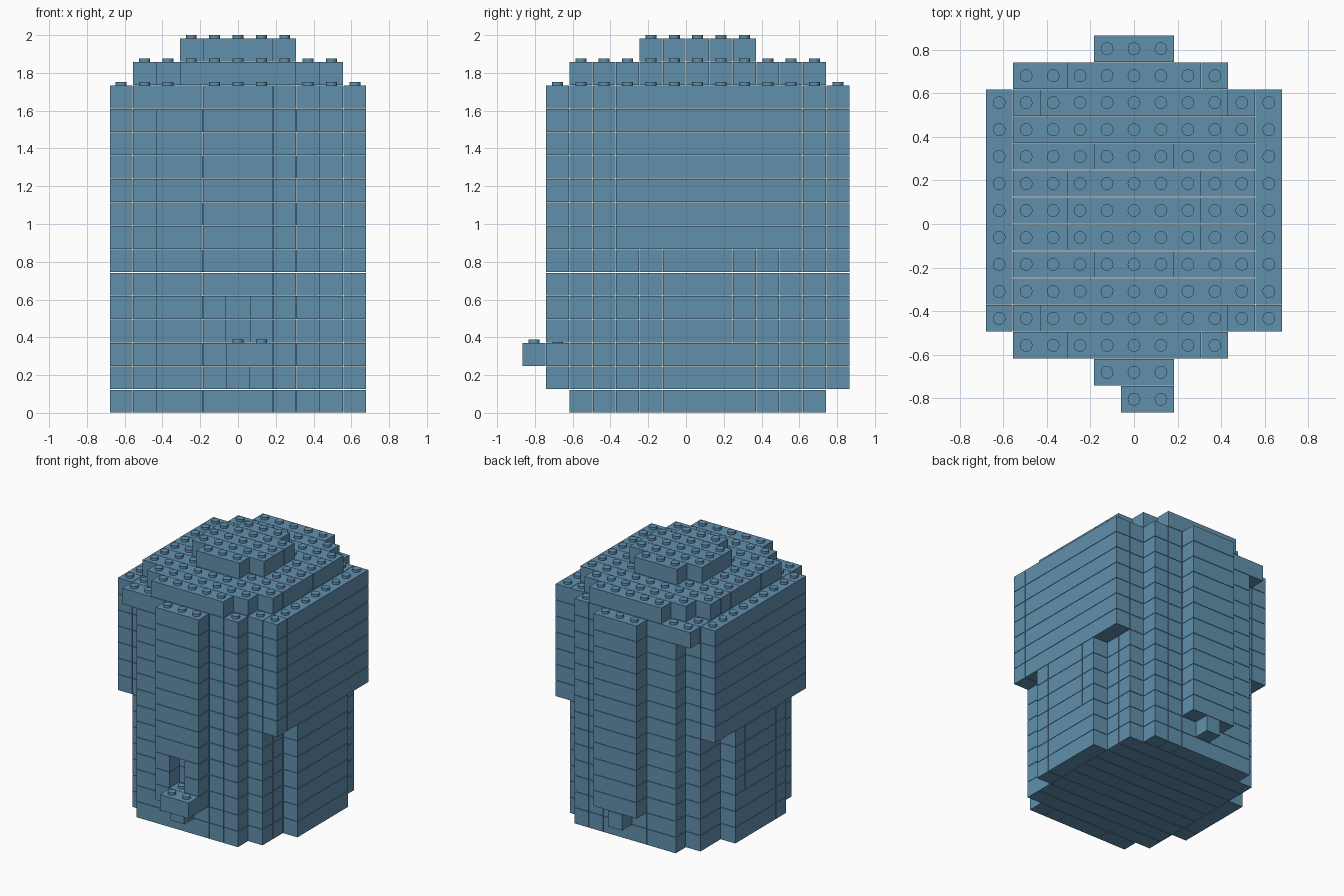
import bpy
import bmesh
from mathutils import Matrix, Vector

cube = bpy.data.objects.get("Cube")
if cube:
    bpy.data.objects.remove(cube, do_unlink=True)

PITCH = 0.1237      # width of one stud cell
HEIGHT = 0.1239     # height of one brick layer
GAP = 0.003         # seam between neighbouring bricks
STUD_R, STUD_H = 0.029, 0.018
COLS, ROWS = 11, 14

blue = bpy.data.materials.new("sand_blue")
blue.use_nodes = True
blue.diffuse_color = (0.12, 0.28, 0.42, 1)
blue.node_tree.nodes["Principled BSDF"].inputs["Base Color"].default_value = blue.diffuse_color

parts = {}          # part name -> bmesh
cells = {}          # (column, row, layer) -> part name


def world(col, row, layer):
    return Vector(((col - COLS / 2) * PITCH, (row - ROWS / 2) * PITCH, layer * HEIGHT))


def brick(part, layer, x0, x1, y0, y1):
    """One box brick covering the cells x0..x1, y0..y1 of a layer."""
    if part not in parts:
        parts[part] = bmesh.new()
    low, high = world(x0, y0, layer), world(x1, y1, layer + 1)
    size = high - low - Vector((GAP, GAP, GAP))
    placing = Matrix.Translation((low + high) / 2) @ Matrix.Diagonal(size).to_4x4()
    bmesh.ops.create_cube(parts[part], size=1, matrix=placing)
    for x in range(x0, x1):
        for y in range(y0, y1):
            cells[x, y, layer] = part


def along_x(part, layer, cuts, row):
    for a, b in zip(cuts, cuts[1:]):
        brick(part, layer, a, b, row, row + 1)


def along_y(part, layer, cuts, col):
    for a, b in zip(cuts, cuts[1:]):
        brick(part, layer, col, col + 1, a, b)


# Barrel body: stacked layers, wider side walls from layer 7 up
for layer in range(14):
    for row in range(3, 12):
        along_x("body_core", layer, [1, 4, 8, 10] if layer % 2 else [1, 10], row)

    start = 1 if layer == 13 else 2
    for name, row in (("front_wall", 2), ("back_wall", 12)):
        along_x(name, layer, [start, 4, 7, 8, 9], row)

    if layer >= 7:
        cuts = [3, 4, 12]
    elif layer >= 3:
        cuts = [5, 6, 9, 10]
    else:
        cuts = [5, 6, 10]
    for name, col in (("right_wall", 0), ("left_wall", 10)):
        along_y(name, layer, cuts, col)

# Front and back columns, each on a narrow one-cell support
for name, row in (("front_column", 1), ("back_column", 13)):
    brick(name, 1, 5, 6, row, row + 1)
    for layer in range(2, 14):
        if name == "front_column" and layer in (3, 4):
            # Opening above the tap
            brick(name, layer, 4, 5, row, row + 1)
            brick(name, layer, 6, 7, row, row + 1)
        else:
            brick(name, layer, 4, 7, row, row + 1)

# Tap shelf
brick("tap", 2, 5, 7, 0, 1)

# Stepped lid: half widths by distance from the middle row
for name, layer, widths in (("lower_lid", 14, [4, 4, 4, 4, 3, 2]), ("upper_lid", 15, [2, 2, 1])):
    reach = len(widths) - 1
    for offset in range(-reach, reach + 1):
        half = widths[abs(offset)]
        along_x(name, layer, [5 - half, 6 + half], 7 + offset)

# Studs on every uncovered cell
for (x, y, layer), part in cells.items():
    if (x, y, layer + 1) in cells:
        continue
    spot = world(x + 0.5, y + 0.5, layer + 1) + Vector((0, 0, (STUD_H - GAP) / 2))
    bmesh.ops.create_cone(parts[part], cap_ends=True, segments=20, radius1=STUD_R, radius2=STUD_R,
                          depth=STUD_H + GAP, matrix=Matrix.Translation(spot))

# Turn each part into an object
for name, bm in parts.items():
    mesh = bpy.data.meshes.new(name)
    bm.to_mesh(mesh)
    bm.free()
    mesh.materials.append(blue)
    bpy.context.collection.objects.link(bpy.data.objects.new(name, mesh))
